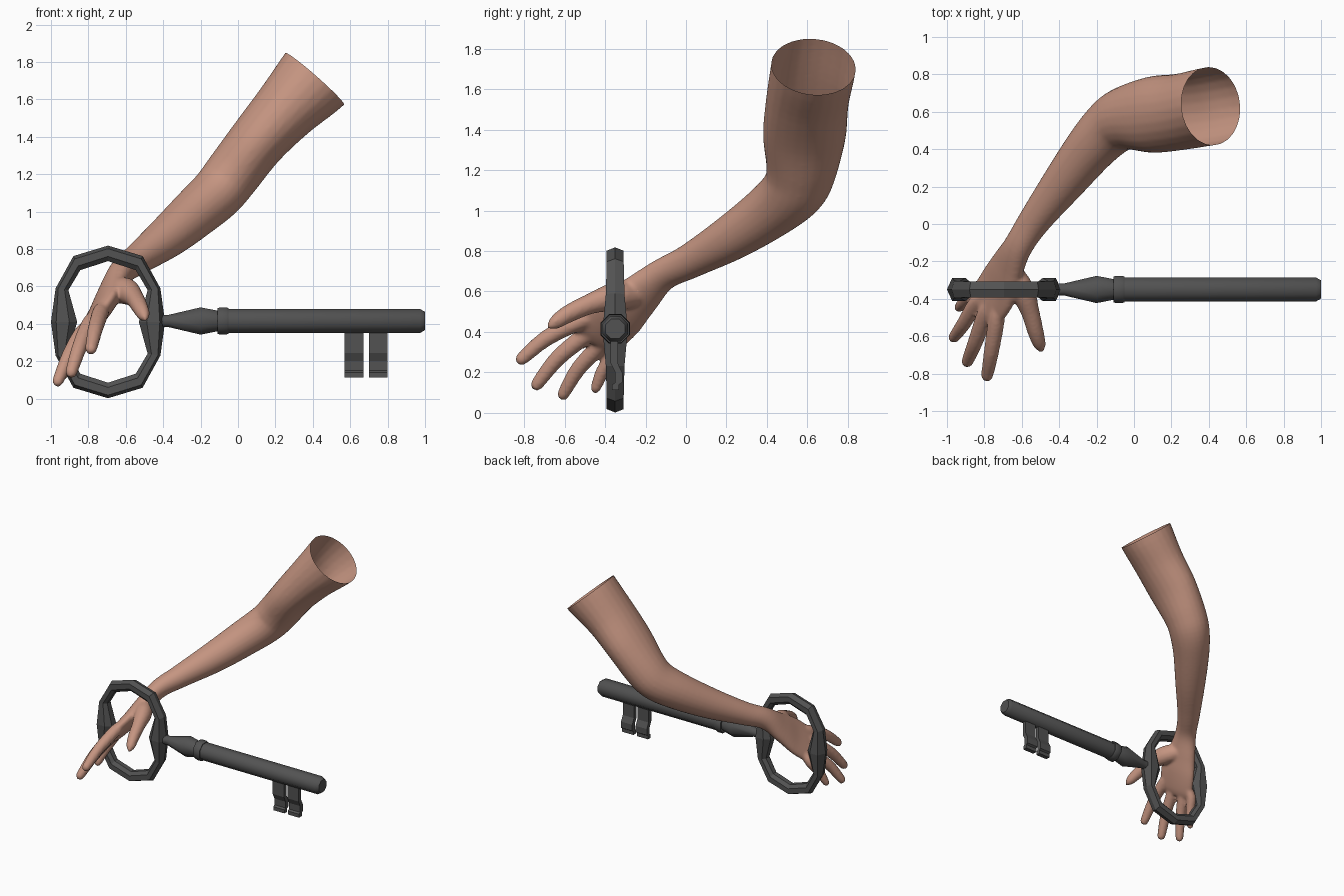
import bpy, bmesh, math
from mathutils import Vector

if "Cube" in bpy.data.objects:
    bpy.data.objects.remove(bpy.data.objects["Cube"])


def material(name, rgb):
    m = bpy.data.materials.new(name)
    m.diffuse_color = (*rgb, 1)
    m.use_nodes = True
    m.node_tree.nodes["Principled BSDF"].inputs["Base Color"].default_value = m.diffuse_color
    return m


SKIN = material("skin", (0.56, 0.30, 0.22))
IRON = material("dark iron", (0.085, 0.085, 0.085))


def finish(name, bm, mat, angle=None):
    bmesh.ops.recalc_face_normals(bm, faces=bm.faces)
    me = bpy.data.meshes.new(name)
    bm.to_mesh(me)
    bm.free()
    me.materials.append(mat)
    ob = bpy.data.objects.new(name, me)
    bpy.context.collection.objects.link(ob)
    if angle:
        bpy.ops.object.select_all(action='DESELECT')
        ob.select_set(True)
        bpy.context.view_layer.objects.active = ob
        bpy.ops.object.shade_smooth_by_angle(angle=math.radians(angle))
    return ob


def bridge(bm, rings, closed=False):
    n = len(rings[0])
    pairs = list(zip(rings, rings[1:] + rings[:1])) if closed else list(zip(rings, rings[1:]))
    for r, s in pairs:
        for k in range(n):
            bm.faces.new((r[k], r[(k + 1) % n], s[(k + 1) % n], s[k]))
    if not closed:
        bm.faces.new(rings[0][::-1])
        bm.faces.new(rings[-1])


def spline(rows, steps):
    """Smooth interpolation through rows of numbers."""
    out = []
    for i in range(len(rows) - 1):
        p0, p1 = rows[max(i - 1, 0)], rows[i]
        p2, p3 = rows[i + 1], rows[min(i + 2, len(rows) - 1)]
        for s in range(steps):
            t = s / steps
            out.append([0.5 * (2 * b + (c - a) * t + (2 * a - 5 * b + 4 * c - d) * t * t
                               + (3 * b - a - 3 * c + d) * t ** 3)
                        for a, b, c, d in zip(p0, p1, p2, p3)])
    return out + [list(rows[-1])]


def limb(bm, rows, n=24, steps=5):
    """Elliptical tube; each row is x, y, z, half width, half depth, hand turn."""
    pts = spline(rows, steps)
    rings = []
    for i, (x, y, z, a, b, h) in enumerate(pts):
        tan = Vector(pts[min(i + 1, len(pts) - 1)][:3]) - Vector(pts[max(i - 1, 0)][:3])
        tan.normalize()
        u = Vector((0, 1, 0)).lerp(Vector((-0.5, 0.6, -0.65)), h)
        u = (u - tan * u.dot(tan)).normalized()
        v = tan.cross(u)
        rings.append([bm.verts.new(Vector((x, y, z)) + u * a * math.cos(w) + v * b * math.sin(w))
                      for w in (2 * math.pi * k / n for k in range(n))])
    bridge(bm, rings)


# arm and palm
bm = bmesh.new()
limb(bm, [
    (0.54, 0.65, 1.86, .21, .22, 0), (0.41, 0.63, 1.71, .21, .21, 0),
    (0.25, 0.60, 1.54, .205, .175, 0), (0.10, 0.585, 1.37, .205, .155, 0),
    (-0.03, 0.57, 1.20, .175, .15, 0), (-0.11, 0.53, 1.10, .16, .145, 0),
    (-0.22, 0.42, 1.00, .14, .135, 0), (-0.37, 0.23, 0.87, .115, .115, .2),
    (-0.53, 0.02, 0.75, .088, .085, .6), (-0.62, -0.12, 0.68, .085, .07, 1),
    (-0.68, -0.24, 0.575, .12, .062, 1), (-0.725, -0.34, 0.485, .15, .055, 1),
    (-0.785, -0.43, 0.395, .145, .045, 1), (-0.81, -0.47, 0.36, .115, .028, 1)])


# fingers: base, tip, radius, upward arch
def finger(base, tip, r, arch):
    base, tip = Vector(base), Vector(tip)
    start = base.lerp(Vector((-0.71, -0.31, 0.51)), 0.35)
    d = (tip - base).normalized()
    mid = base.lerp(tip, 0.5) + Vector((0, -0.5, 1)) * arch
    path = [(start, r * .9), (base, r * 1.1), (mid, r), (tip - d * r, r * .8),
            (tip - d * r * .3, r * .55), (tip, r * .12)]
    limb(bm, [(*p, q, q, 1) for p, q in path], 14, 4)


for base, tip, r, arch in [
        ((-.735, -.51, .46), (-.79, -.84, .25), .041, .018),
        ((-.795, -.48, .395), (-.90, -.76, .12), .041, .018),
        ((-.845, -.425, .335), (-.975, -.625, .07), .039, .015),
        ((-.865, -.35, .30), (-.945, -.46, .10), .034, .01)]:
    finger(base, tip, r, arch)

# thumb
limb(bm, [(-.67, -.24, .585, .06, .06, 1), (-.60, -.35, .575, .072, .066, 1),
          (-.555, -.47, .54, .052, .05, 1), (-.525, -.58, .49, .045, .043, 1),
          (-.503, -.65, .445, .034, .032, 1), (-.49, -.685, .42, .005, .005, 1)], 14, 4)

# fuse the skin into one surface, then cut the open sleeve end
arm = finish("arm", bm, SKIN)
rem = arm.modifiers.new("fuse", 'REMESH')
rem.mode = 'VOXEL'
rem.voxel_size = 0.011
smo = arm.modifiers.new("soften", 'SMOOTH')
smo.factor = 0.5
smo.iterations = 5
dg = bpy.context.evaluated_depsgraph_get()
bm = bmesh.new()
bm.from_object(arm, dg)
bpy.data.objects.remove(arm)
bmesh.ops.bisect_plane(bm, geom=bm.verts[:] + bm.edges[:] + bm.faces[:],
                       plane_co=(0.41, 0.63, 1.71), plane_no=(0.66, 0.08, 0.75), clear_outer=True)
for f in bm.faces:
    f.smooth = True
    f.material_index = 0
me = bpy.data.meshes.new("arm")
bm.to_mesh(me)
bm.free()
me.materials.clear()
me.materials.append(SKIN)
bpy.context.collection.objects.link(bpy.data.objects.new("arm", me))

KX, KY, KZ = -0.695, -0.35, 0.41

# key handle: twelve-sided oval ring, swelling inward at the sides
quarter = [((0, .408), (0, .325), .042), ((.185, .352), (.148, .277), .042),
           ((.28, .18), (.212, .17), .046), ((.305, 0), (.165, 0), .062)]
loop = []
for sx, sz, idx in [(1, 1, (0, 1, 2)), (1, -1, (3, 2, 1)), (-1, -1, (0, 1, 2)), (-1, 1, (3, 2, 1))]:
    loop += [(sx, sz, quarter[i]) for i in idx]
bm = bmesh.new()
rings = []
for sx, sz, (o, i, w) in loop:
    ring = []
    for t, k in [(0, 0), (.2, 1), (.7, 1), (1, .45), (1, -.45), (.7, -1), (.2, -1)]:
        x, z = o[0] + (i[0] - o[0]) * t, o[1] + (i[1] - o[1]) * t
        ring.append(bm.verts.new((KX + sx * x, KY + w * k, KZ + sz * z)))
    rings.append(ring)
bridge(bm, rings, closed=True)
finish("key_handle", bm, IRON)

# key shaft: eight-sided turned profile
profile = [(-.42, .034), (-.37, .034), (-.20, .075), (-.11, .057), (-.11, .07), (-.10, .074),
           (-.06, .074), (-.05, .07), (-.05, .065), (.975, .065), (1.0, .05)]
bm = bmesh.new()
rings = []
for x, r in profile:
    rings.append([bm.verts.new((x, KY + 1.05 * r * math.cos(a), KZ + 0.005 + 1.05 * r * math.sin(a)))
                  for a in (math.pi / 8 + math.pi / 4 * k for k in range(8))])
bridge(bm, rings)
finish("key_shaft", bm, IRON, 47)

# key teeth: two stepped plates
front = [(-.372, .38), (-.372, .245), (-.35, .20), (-.35, .15), (-.365, .14), (-.365, .112)]
outline = front + [(y + .035, z) for y, z in reversed(front)]
for name, x0 in [("key_tooth_inner", .57), ("key_tooth_outer", .70)]:
    bm = bmesh.new()
    bridge(bm, [[bm.verts.new((x, y, z)) for y, z in outline] for x in (x0, x0 + .1)])
    finish(name, bm, IRON)
